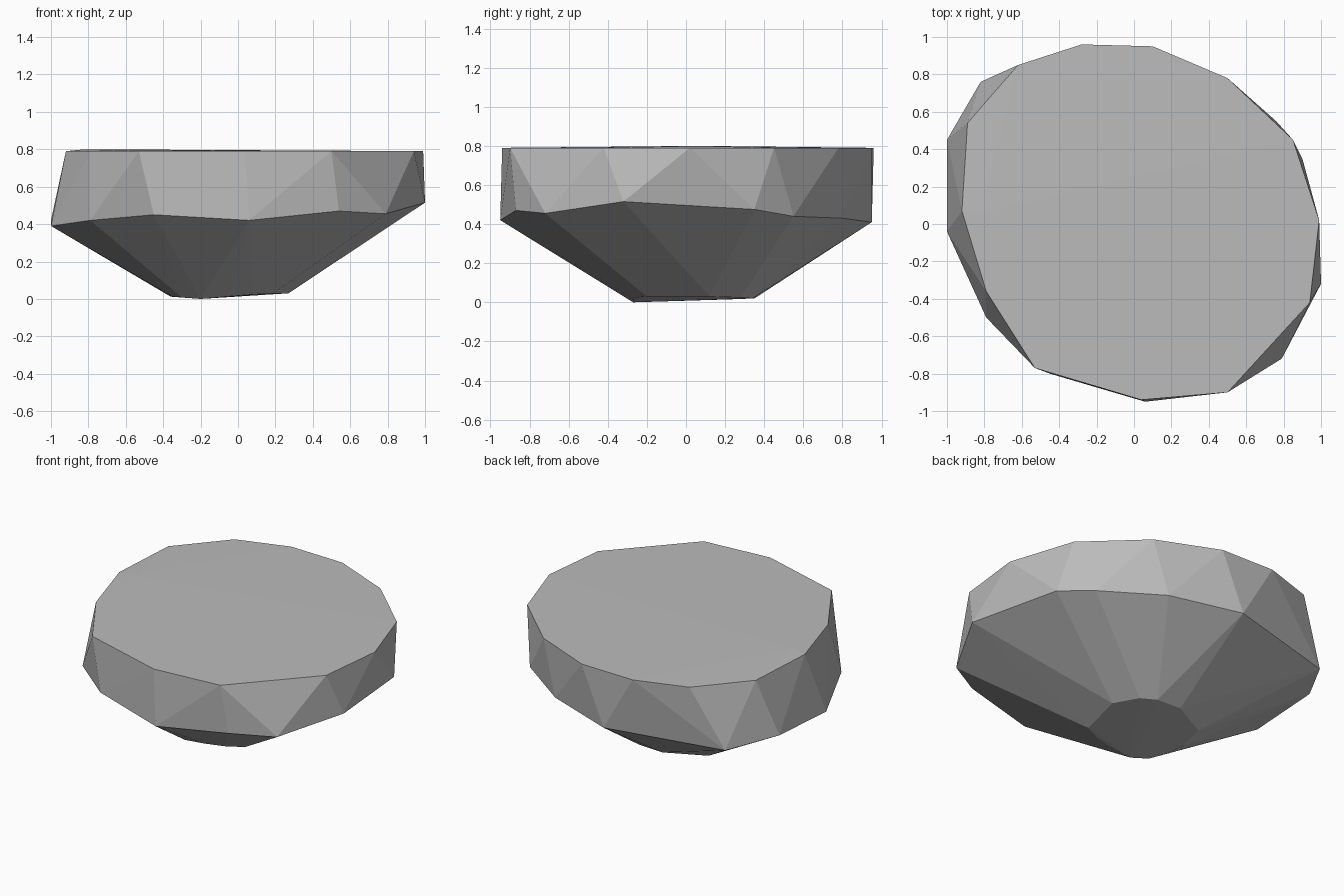
import bpy, bmesh

cube = bpy.data.objects.get("Cube")
if cube:
    bpy.data.objects.remove(cube, do_unlink=True)

# One flat stone colour
stone = bpy.data.materials.new("stone_grey")
stone.use_nodes = True
colour = (0.5, 0.5, 0.5, 1)
stone.diffuse_color = colour
stone.node_tree.nodes["Principled BSDF"].inputs["Base Color"].default_value = colour

# Flat top rim
TOP_Z = 0.79
top_rim = [(-.28, .96), (.1, .95), (.5, .78), (.85, .45), (.99, .02), (.94, -.42),
           (.5, -.9), (.04, -.94), (-.53, -.77), (-.79, -.36), (-.92, .07),
           (-.89, .54), (-.62, .85)]

# Uneven widest edge
waist = [(-1, .45, .42), (-1, -.04, .39), (-.79, -.5, .42), (-.45, -.8, .45),
         (.06, -.95, .42), (.54, -.87, .47), (.79, -.72, .455), (1, -.32, .515),
         (.9, .35, .475), (.76, .55, .44), (.4, .8, .43), (-.06, .95, .41),
         (-.82, .76, .39)]

# Small rough foot
foot = [(.19, -.2, .03), (.27, .12, .03), (.19, .28, .025), (.1, .34, .02),
        (-.07, .35, .02), (-.32, .22, .015), (-.36, .03, .012), (-.35, -.11, .012),
        (-.3, -.22, .008), (-.2, -.27, 0), (-.05, -.27, .015), (.08, -.25, .025)]

# Slight rise near one side of the top
bump = [(-.82, .06, .8)]

# Wrap the rings in a faceted shell
bm = bmesh.new()
for point in [(x, y, TOP_Z) for x, y in top_rim] + waist + foot + bump:
    bm.verts.new(point)
hull = bmesh.ops.convex_hull(bm, input=bm.verts)
spare = {g for g in hull["geom_interior"] + hull["geom_unused"]
         if isinstance(g, bmesh.types.BMVert)}
bmesh.ops.delete(bm, geom=list(spare), context="VERTS")
bmesh.ops.recalc_face_normals(bm, faces=bm.faces)

mesh = bpy.data.meshes.new("flat_topped_rock")
bm.to_mesh(mesh)
bm.free()
mesh.materials.append(stone)
rock = bpy.data.objects.new("flat_topped_rock", mesh)
bpy.context.collection.objects.link(rock)
